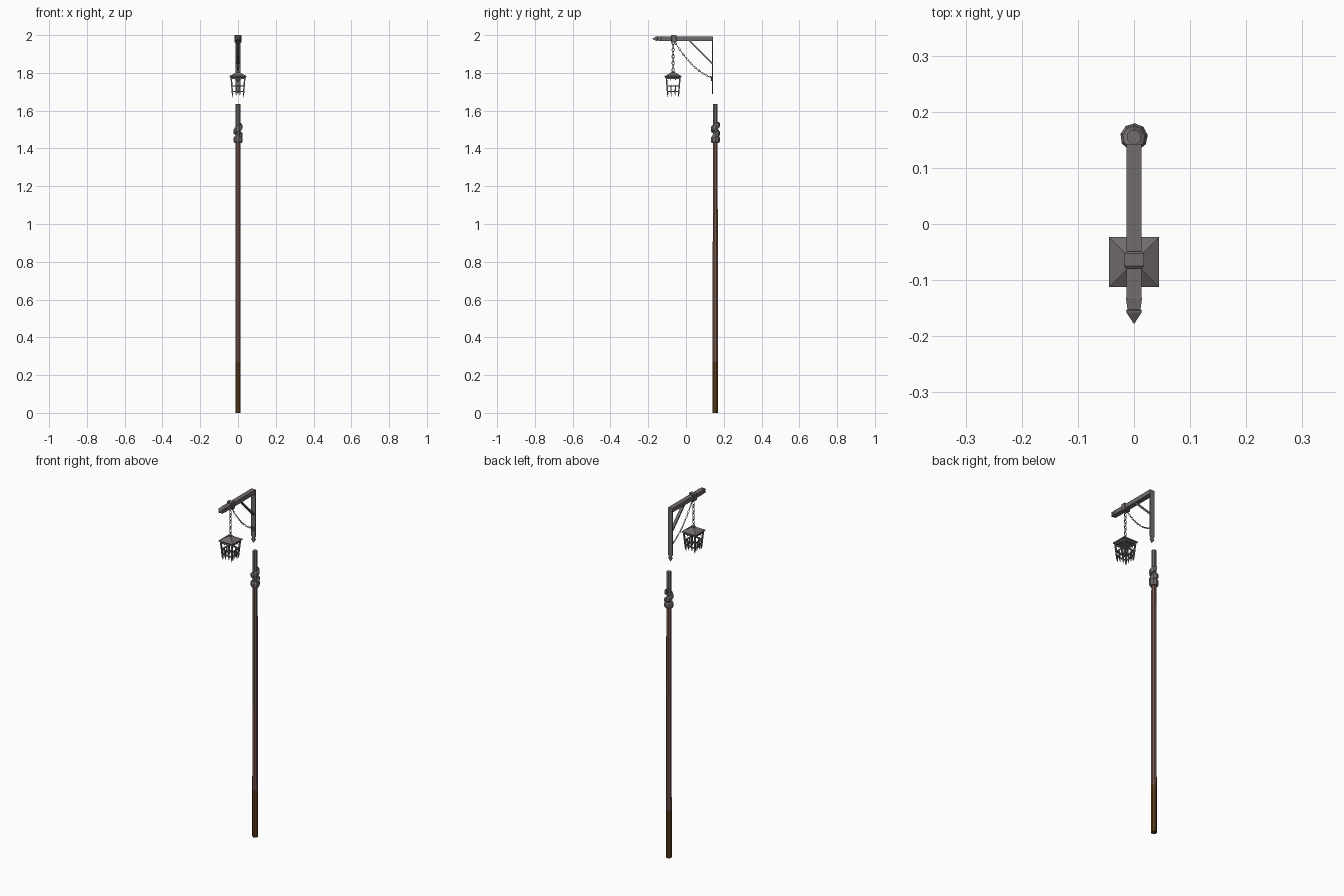
import bpy, bmesh, math
from mathutils import Vector, Matrix

if "Cube" in bpy.data.objects:
    bpy.data.objects.remove(bpy.data.objects["Cube"])

def material(name, rgb):
    m = bpy.data.materials.new(name)
    m.diffuse_color = (*rgb, 1)
    m.use_nodes = True
    m.node_tree.nodes["Principled BSDF"].inputs["Base Color"].default_value = m.diffuse_color
    return m

IRON = material("grey iron", (0.165, 0.145, 0.152))
WOOD = material("red brown wood", (0.19, 0.098, 0.075))
GRIP = material("dark brown base", (0.11, 0.05, 0.012))

def finish(name, bm, mats):
    bmesh.ops.recalc_face_normals(bm, faces=bm.faces)
    me = bpy.data.meshes.new(name)
    bm.to_mesh(me)
    bm.free()
    for m in mats:
        me.materials.append(m)
    ob = bpy.data.objects.new(name, me)
    bpy.context.collection.objects.link(ob)
    return ob

def loft(bm, rings, closed=False):
    """Skin a list of equal-length vertex rings."""
    vs = [[bm.verts.new(p) for p in r] for r in rings]
    n = len(vs[0])
    for i in range(len(vs) if closed else len(vs) - 1):
        a, b = vs[i], vs[(i + 1) % len(vs)]
        for k in range(n):
            bm.faces.new((a[k], a[(k + 1) % n], b[(k + 1) % n], b[k]))
    if not closed:
        bm.faces.new(vs[0])
        bm.faces.new(vs[-1])

def rect(c, u, v):
    c, u, v = Vector(c), Vector(u), Vector(v)
    return [c - u - v, c + u - v, c + u + v, c - u + v]

def bar(bm, a, b, w, side, d=None, tip=0):
    """Square bar from a to b, with an optional pointed end past b."""
    a, b = Vector(a), Vector(b)
    t = (b - a).normalized()
    u = Vector(side).normalized()
    v = t.cross(u).normalized()
    d = d or w
    rings = [rect(a, u * w, v * d), rect(b, u * w, v * d)]
    if tip:
        rings.append(rect(b + t * tip, u * w * .05, v * d * .05))
    loft(bm, rings)

def link(bm, c, t, length, width, wire, turn):
    """One oval chain link along direction t."""
    t = t.normalized()
    x = Vector((1, 0, 0))
    u = x if turn else t.cross(x).normalized()
    n = t.cross(u)
    rings = []
    for i in range(8):
        a = math.tau * (i + .5) / 8
        out = t * math.cos(a) + u * math.sin(a)
        p = c + t * math.cos(a) * (length / 2) + u * math.sin(a) * (width / 2)
        rings.append([p + out * wire * math.cos(k * math.pi / 2) + n * wire * math.sin(k * math.pi / 2)
                      for k in range(4)])
    loft(bm, rings, True)

def chain(name, path, count, width, wire):
    bm = bmesh.new()
    for i in range(count):
        p, q = path(i / count), path((i + 1) / count)
        link(bm, (p + q) / 2, q - p, (q - p).length * 1.2, width, wire, i % 2)
    finish(name, bm, [IRON])

# Pole: dark foot, wooden shaft, iron top
PY = 0.155
bm = bmesh.new()
loft(bm, [[(r * math.cos((k + .5) * math.pi / 4), PY + r * math.sin((k + .5) * math.pi / 4), z)
           for k in range(8)]
          for z, r in [(0, .0155), (.27, .0155), (.9, .0145), (1.44, .0135), (1.635, .0135)]])
for f in bm.faces:
    z = f.calc_center_median().z
    f.material_index = 0 if z < .27 else 1 if z < 1.44 else 2
finish("pole", bm, [GRIP, WOOD, IRON])

# Wrapped bands near the pole top: lower ring and a rising coil
def coil(bm, z0, z1, turns, closed, half_h):
    n = round(9 * turns)
    rings = []
    for i in range(n if closed else n + 1):
        a = math.tau * turns * i / n - .6
        z = z0 + (z1 - z0) * i / n
        d = Vector((math.cos(a), math.sin(a), 0))
        rings.append([Vector((0, PY, z)) + d * r + Vector((0, 0, h * half_h))
                      for r, h in [(.011, -1), (.020, -1), (.0245, -.5), (.0245, .5), (.020, 1), (.011, 1)]])
    loft(bm, rings, closed)

bm = bmesh.new()
coil(bm, 1.447, 1.447, 1, True, .017)
coil(bm, 1.465, 1.525, 1.35, False, .015)
finish("pole_wrap", bm, [IRON])

# Arm with a faceted pointed end
AZ = 1.981
bm = bmesh.new()
loft(bm, [rect((0, y, AZ), (s, 0, 0), (0, 0, s * .88)) for y, s in
          [(.141, .0135), (-.130, .0135), (-.132, .0145), (-.152, .0115), (-.154, .014), (-.158, .0135), (-.177, .001)]])
finish("arm", bm, [IRON])

# Strap round the arm that carries the chain
bm = bmesh.new()
loft(bm, [rect((0, y, AZ), (s, 0, 0), (0, 0, s + .001)) for y, s in
          [(-.079, .015), (-.075, .018), (-.053, .018), (-.049, .015)]])
finish("arm_strap", bm, [IRON])

# Thin back plate with a spear-shaped lower end
bm = bmesh.new()
loft(bm, [rect((0, .1405, z), (w, 0, 0), (0, .0025, 0)) for z, w in
          [(1.992, .0135), (1.722, .0135), (1.718, .009), (1.712, .009), (1.707, .0135), (1.688, .001)]])
finish("back_plate", bm, [IRON])

# Diagonal brace
bm = bmesh.new()
bar(bm, (0, .139, 1.850), (0, .018, 1.971), .008, (1, 0, 0), .004)
finish("brace", bm, [IRON])

# Chains: straight hanger and sagging tie
LY = -0.068
chain("lantern_chain", lambda t: Vector((0, LY, 1.967 - .160 * t)), 9, .012, .0022)
def sag(t):
    return Vector((0, -.06 + .196 * t, 1.965 - .19 * t - .032 * 4 * t * (1 - t)))
chain("tie_chain", sag, 19, .008, .0015)
bm = bmesh.new()
link(bm, Vector((0, .136, 1.768)), Vector((0, 0, 1)), .022, .016, .0025, 1)
finish("tie_ring", bm, [IRON])

# Lantern roof with a small cap
bm = bmesh.new()
loft(bm, [rect((0, LY, z), (s, 0, 0), (0, s, 0)) for z, s in
          [(1.776, .040), (1.778, .0445), (1.783, .0445), (1.803, .009), (1.809, .007)]])
finish("lantern_roof", bm, [IRON])

# Lantern cage: tapered square of bars, hoops and spikes
def half(z):
    return .028 + (z - 1.675) * .08
bm = bmesh.new()
for q in range(4):
    rot = Matrix.Rotation(q * math.pi / 2, 3, 'Z')
    def at(s, z):
        return rot @ Vector((s * half(z), -half(z), 0)) + Vector((0, LY, z))
    side = rot @ Vector((1, 0, 0))
    bar(bm, at(-1, 1.78), at(-1, 1.69), .0036, side, tip=.021)
    for s in (-.36, .36):
        bar(bm, at(s, 1.735), at(s, 1.695), .0028, side, tip=.02)
        bar(bm, at(s, 1.778), at(s, 1.768), .0028, side, tip=.01)
    for z, h in [(1.771, .004), (1.731, .003), (1.702, .003)]:
        bar(bm, at(-1, z), at(1, z), h, (0, 0, 1), .0025)
finish("lantern_cage", bm, [IRON])
